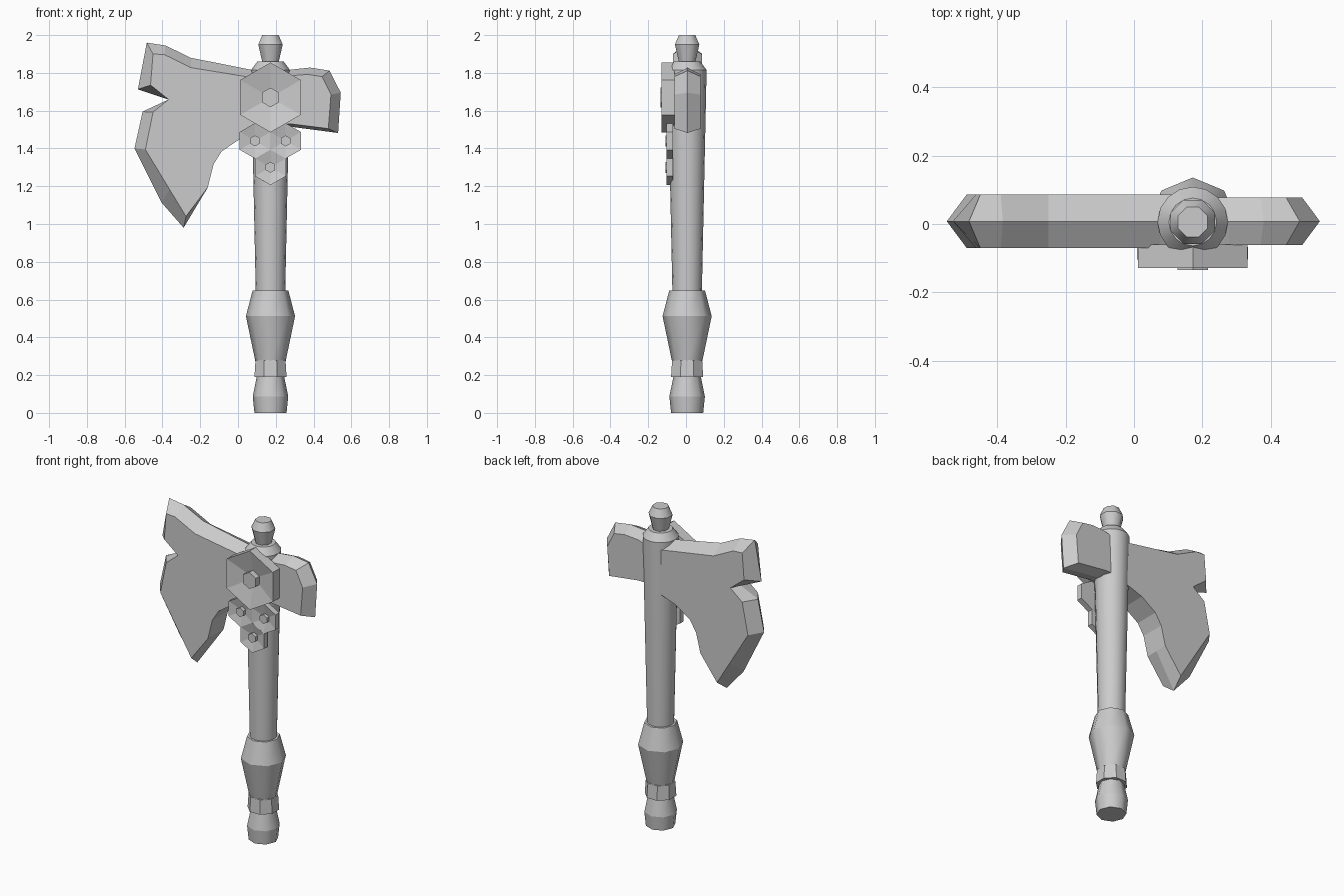
import bpy, bmesh, math

if "Cube" in bpy.data.objects:
    bpy.data.objects.remove(bpy.data.objects["Cube"])

CX, CY = 0.172, 0.006   # axis of the handle


def finish(bm, name):
    bmesh.ops.recalc_face_normals(bm, faces=bm.faces)
    me = bpy.data.meshes.new(name)
    bm.to_mesh(me)
    bm.free()
    ob = bpy.data.objects.new(name, me)
    bpy.context.collection.objects.link(ob)
    return ob


def loft(bm, rings):
    """Join closed rings of points with quads and cap both ends."""
    rings = [[bm.verts.new(p) for p in r] for r in rings]
    n = len(rings[0])
    sides = []
    for a, b in zip(rings, rings[1:]):
        for i in range(n):
            j = (i + 1) % n
            sides.append(bm.faces.new((a[i], a[j], b[j], b[i])))
    bm.faces.new(rings[0])
    bm.faces.new(rings[-1])
    return rings, sides


def turned(name, profile, sides=8, turn=0.0, smooth=True):
    """Lathe part: smooth around the axis, crisp between profile steps."""
    bm = bmesh.new()
    ang = [2 * math.pi * (i + turn) / sides for i in range(sides)]
    rings, faces = loft(bm, [[(CX + r * math.cos(a), CY + r * math.sin(a), z) for a in ang]
                             for r, z in profile])
    if smooth:
        for f in faces:
            f.smooth = True
        for ring in rings:
            for i in range(sides):
                e = bm.edges.get((ring[i - 1], ring[i]))
                e.smooth = False
    return finish(bm, name)


def bevelled_plate(name, outline, half):
    """Plate with a central ridge; each point is (outer x, z, inner x, z)."""
    bm = bmesh.new()
    outer = [(p[0], 0.008, p[1]) for p in outline]
    flat = [p if len(p) == 4 else p * 2 for p in outline]
    front = [(p[2], 0.008 - half, p[3]) for p in flat]
    back = [(p[2], 0.008 + half, p[3]) for p in flat]
    loft(bm, [front, outer, back])
    bmesh.ops.remove_doubles(bm, verts=bm.verts, dist=1e-5)
    return finish(bm, name)


def hexagon(x, z, r, y):
    return [(x + r * math.sin(i * math.pi / 3), y, z + r * math.cos(i * math.pi / 3))
            for i in range(6)]


def hex_plate(name, x, z, r, y_back, y_front, bolt, dish):
    """Dished hexagonal plate with a hexagonal bolt head in the middle."""
    bm = bmesh.new()
    loft(bm, [hexagon(x, z, r, y_back), hexagon(x, z, r, y_front),
              hexagon(x, z, bolt, y_front + dish), hexagon(x, z, bolt, y_front - 0.005)])
    return finish(bm, name)


# Handle, bottom to top
turned("pommel", [(0.085, 0), (0.094, 0.087), (0.072, 0.195)])
turned("pommel_ring", [(0.092, 0.19), (0.086, 0.28)], turn=0.5, smooth=False)
turned("grip", [(0.08, 0.272), (0.13, 0.512), (0.095, 0.647)])
turned("shaft", [(0.078, 0.64), (0.103, 1.815)], sides=16)
turned("shaft_cap", [(0.103, 1.815), (0.07, 1.86)], sides=16)
turned("finial", [(0.045, 1.85), (0.07, 1.95), (0.047, 2.0)], turn=0.5)

# Main blade: bevelled along the top and cutting edge, flat underneath
bevelled_plate("blade", [
    (0.15, 1.80, 0.15, 1.76), (0.077, 1.815, 0.075, 1.775),
    (-0.25, 1.88, -0.25, 1.828), (-0.384, 1.945, -0.39, 1.897),
    (-0.483, 1.96, -0.45, 1.90), (-0.53, 1.713, -0.463, 1.735),
    (-0.368, 1.659), (-0.505, 1.595, -0.45, 1.592),
    (-0.548, 1.40, -0.49, 1.394), (-0.405, 1.114, -0.362, 1.183),
    (-0.288, 0.98, -0.275, 1.04), (-0.16, 1.193), (-0.13, 1.315),
    (-0.087, 1.384), (0.013, 1.452), (0.15, 1.50)], 0.078)

# Short rear poll
bevelled_plate("poll", [
    (0.20, 1.79, 0.20, 1.76), (0.278, 1.817, 0.278, 1.785),
    (0.38, 1.828, 0.37, 1.792), (0.485, 1.812, 0.445, 1.78),
    (0.544, 1.695, 0.492, 1.685), (0.53, 1.482, 0.478, 1.505),
    (0.278, 1.515, 0.278, 1.53), (0.20, 1.53)], 0.07)

# Front hexagonal plates
hex_plate("large_hex_plate", CX, 1.67, 0.185, -0.06, -0.129, 0.052, 0.03)
for i, (x, z) in enumerate([(0.09, 1.44), (0.252, 1.44), (CX, 1.30)]):
    hex_plate(f"small_hex_plate_{i + 1}", x, z, 0.094, -0.068, -0.104, 0.029, 0.015)
